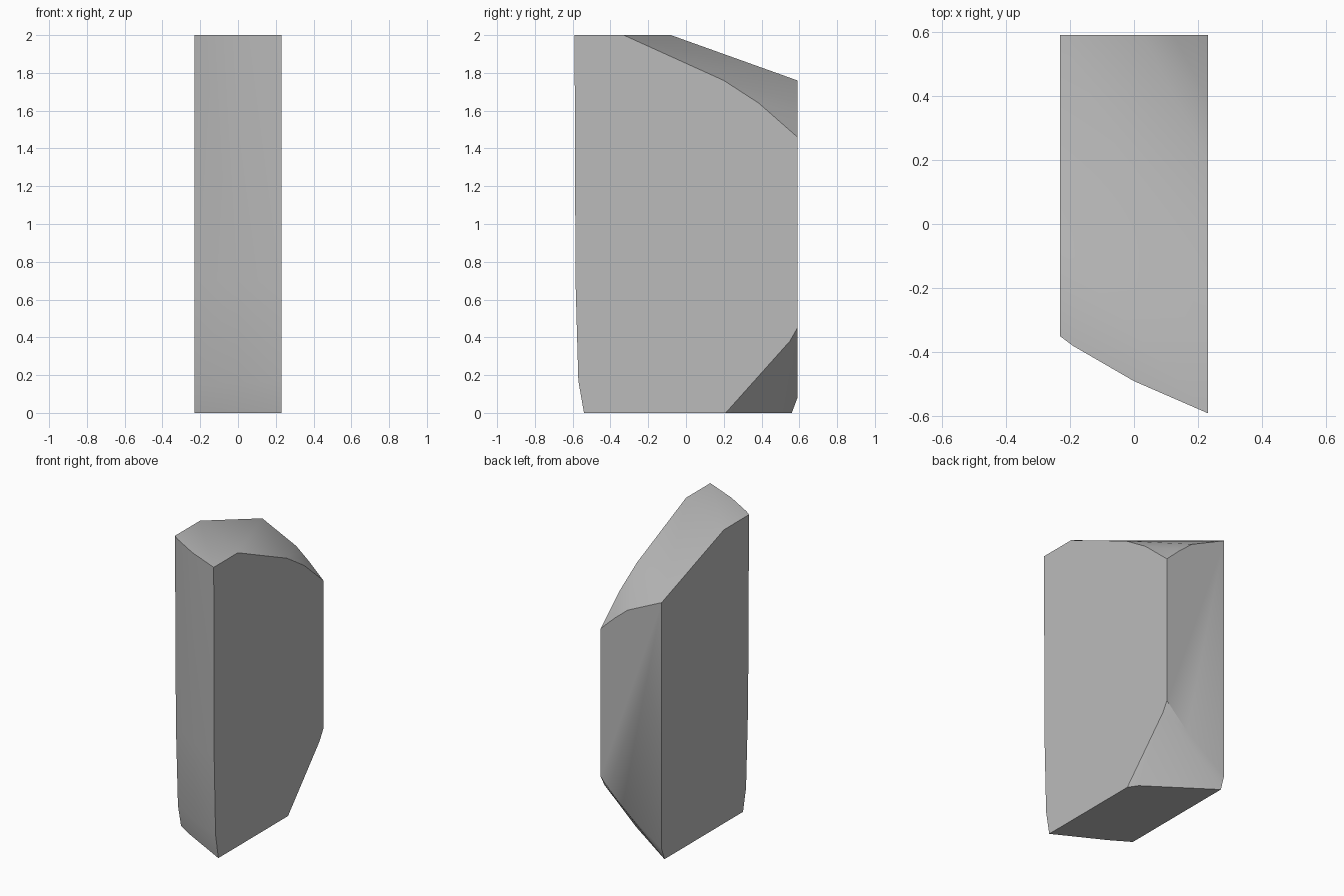
import bpy
import bmesh
import math

cube = bpy.data.objects.get("Cube")
if cube:
    bpy.data.objects.remove(cube, do_unlink=True)

HALF_W = 0.23   # half thickness, flat sides
BACK = 0.59     # flat back plane

# Outlines (y, z) of the two flat sides
left_side = [(-0.59, 2), (-0.33, 2), (0.2, 1.76), (0.385, 1.64), (BACK, 1.46),
             (BACK, 0.45), (0.55, 0.38), (0.21, 0), (-0.54, 0),
             (-0.57, 0.17), (-0.585, 0.7)]
right_side = [(-0.35, 2), (-0.08, 2), (BACK, 1.76), (BACK, 0.08), (0.56, 0),
              (-0.285, 0), (-0.318, 0.15), (-0.34, 0.7)]
# Bulging points between the sides: front, back rim, lower chamfer
front_bulge = [(-0.19, -0.38, 2), (0, -0.49, 2), (0, -0.48, 0.7),
               (0, -0.457, 0.16), (-0.1, -0.365, 0)]
back_rim = [(0.124, BACK, 1.56), (0.026, BACK, 1.64)]
chamfer = [(0.066, BACK, 0.29), (0.19, 0.27, 0)]


def material(name, color):
    mat = bpy.data.materials.new(name)
    mat.use_nodes = True
    mat.diffuse_color = color
    mat.node_tree.nodes["Principled BSDF"].inputs["Base Color"].default_value = color
    return mat


def convex_block(name, points, mat):
    """Wrap a few corner points in a solid with clean flat faces."""
    bm = bmesh.new()
    for p in points:
        bm.verts.new(p)
    bmesh.ops.convex_hull(bm, input=bm.verts[:])
    loose = [v for v in bm.verts if not v.link_faces]
    bmesh.ops.delete(bm, geom=loose, context='VERTS')
    bmesh.ops.dissolve_limit(bm, angle_limit=math.radians(0.5),
                             verts=bm.verts[:], edges=bm.edges[:])
    bmesh.ops.recalc_face_normals(bm, faces=bm.faces[:])
    mesh = bpy.data.meshes.new(name)
    bm.to_mesh(mesh)
    bm.free()
    mesh.materials.append(mat)
    obj = bpy.data.objects.new(name, mesh)
    bpy.context.collection.objects.link(obj)
    return obj


# Chipped stone slab
corners = [(HALF_W, y, z) for y, z in left_side]
corners += [(-HALF_W, y, z) for y, z in right_side]
corners += front_bulge + back_rim + chamfer
slab = convex_block("stone_slab", corners,
                    material("stone grey", (0.5, 0.5, 0.5, 1)))

# Soft shading on the worn surfaces, sharp at the cut edges
bpy.ops.object.select_all(action='DESELECT')
slab.select_set(True)
bpy.context.view_layer.objects.active = slab
bpy.ops.object.shade_smooth_by_angle(angle=math.radians(30))
